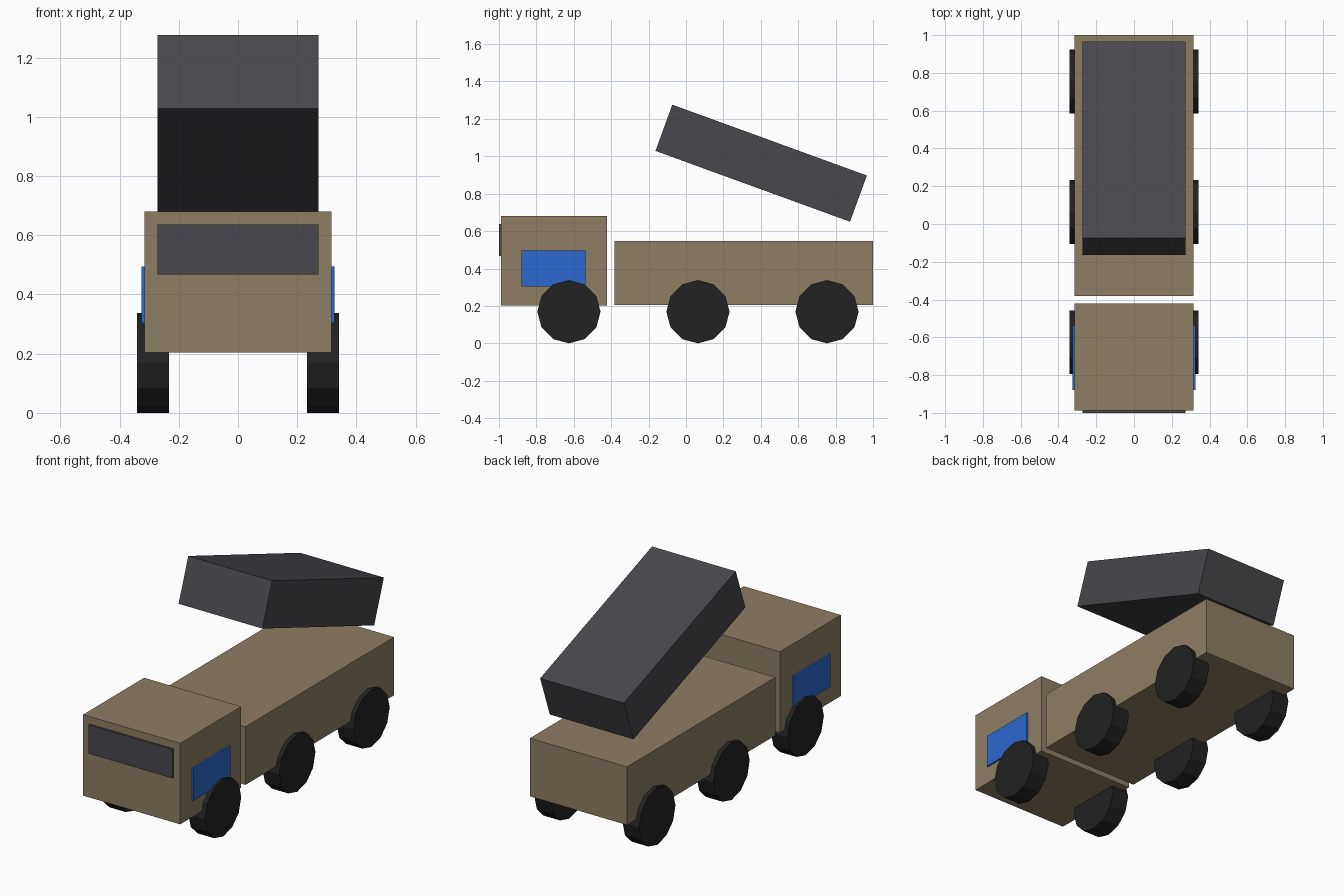
import bpy
import math

cube = bpy.data.objects.get("Cube")
if cube:
    bpy.data.objects.remove(cube, do_unlink=True)


def material(name, rgb):
    mat = bpy.data.materials.new(name)
    mat.use_nodes = True
    color = (*rgb, 1.0)
    mat.diffuse_color = color
    mat.node_tree.nodes["Principled BSDF"].inputs["Base Color"].default_value = color
    return mat


TAN = material("tan_paint", (0.27, 0.21, 0.13))
GREY = material("dark_grey", (0.065, 0.063, 0.073))
BLUE = material("blue_paint", (0.027, 0.14, 0.62))
RUBBER = material("black_rubber", (0.016, 0.016, 0.016))


def finish(name, mat):
    obj = bpy.context.object
    obj.name = obj.data.name = name
    obj.data.materials.append(mat)
    return obj


def box(name, mat, center, size, tilt=0.0):
    bpy.ops.mesh.primitive_cube_add(size=1, location=center)
    obj = finish(name, mat)
    obj.scale = size
    obj.rotation_euler.x = math.radians(tilt)
    return obj


# Body: cab in front, flat bed behind a narrow gap
box("cab", TAN, (0, -0.705, 0.442), (0.632, 0.567, 0.477))
box("bed", TAN, (0, 0.309, 0.375), (0.632, 1.382, 0.342))

# Tilted launcher box, raised end towards the cab
box("launcher", GREY, (0, 0.402, 0.963), (0.545, 1.107, 0.263), tilt=-20)

# Windscreen slab set into the front of the cab
box("windscreen", GREY, (0, -0.989, 0.552), (0.545, 0.022, 0.17))

# Door panels and three axles of twelve-sided wheels, mirrored left and right
for side, sign in (("left", 1), ("right", -1)):
    box(f"door_panel_{side}", BLUE, (sign * 0.316, -0.708, 0.399), (0.02, 0.342, 0.192))
    for axle, y in (("front", -0.626), ("middle", 0.064), ("rear", 0.754)):
        bpy.ops.mesh.primitive_cylinder_add(
            vertices=12, radius=0.169, depth=0.108,
            location=(sign * 0.287, y, 0.169), rotation=(0, math.pi / 2, 0))
        finish(f"{axle}_wheel_{side}", RUBBER)
